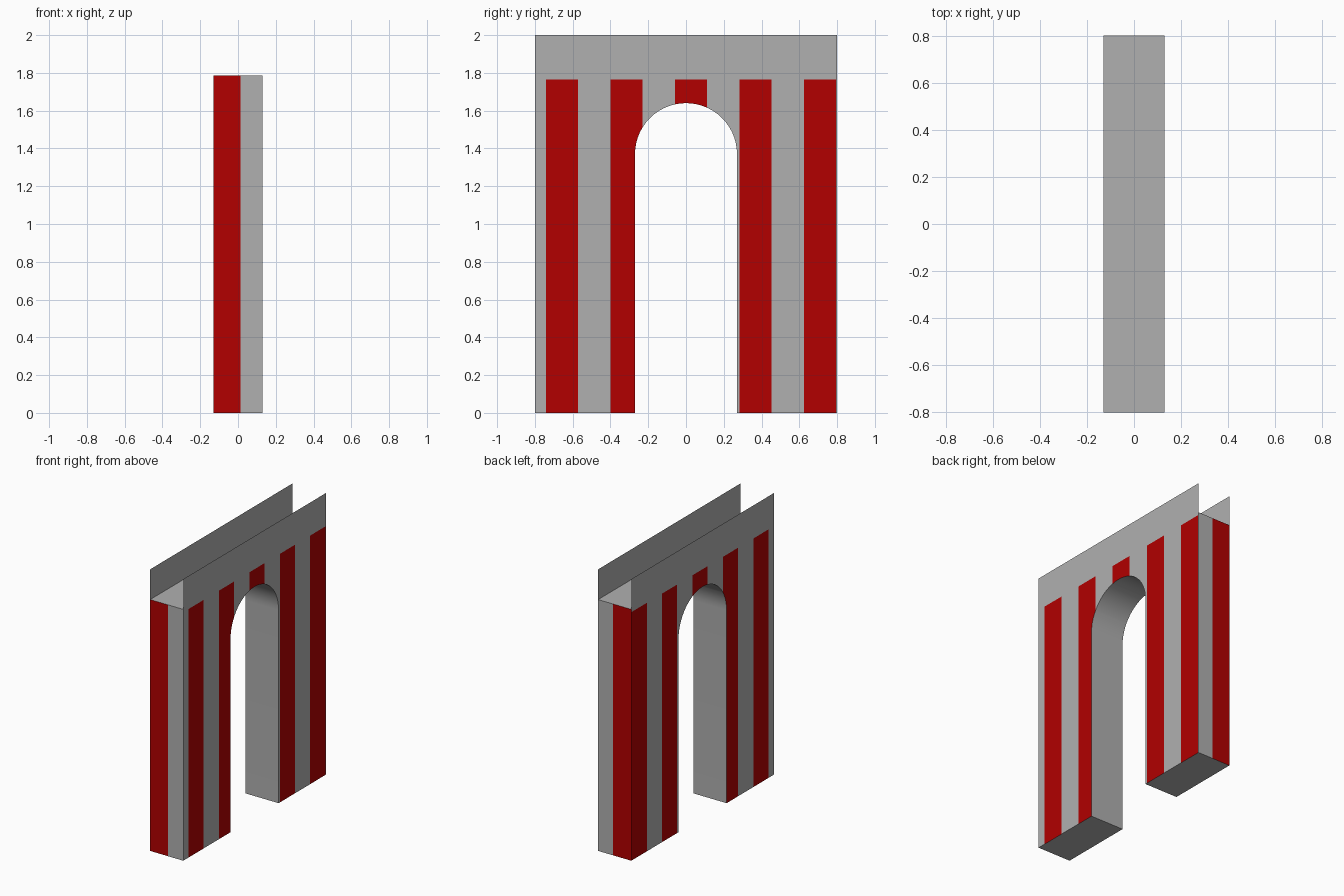
import bpy, bmesh, math
from mathutils import Vector

if "Cube" in bpy.data.objects:
    bpy.data.objects.remove(bpy.data.objects["Cube"])

HX, HY = 0.13, 0.80            # half thickness, half width
DECK, TOP = 1.785, 2.0         # recessed top of the wall, parapet top
R, SPRING = 0.27, 1.37         # arch radius and springing height
STRIPE_TOP, END_SPLIT = 1.765, 0.012
STRIPES = [(-0.742 + 0.342 * i, -0.573 + 0.342 * i) for i in range(5)]
STRIPES[-1] = (0.625, 0.795)


def material(name, rgb):
    m = bpy.data.materials.new(name)
    m.diffuse_color = (*rgb, 1)
    m.use_nodes = True
    m.node_tree.nodes["Principled BSDF"].inputs["Base Color"].default_value = m.diffuse_color
    return m


grey = material("stone grey", (0.435, 0.435, 0.435))
red = material("stripe red", (0.445, 0.0, 0.0))


def add_object(name, bm, mats):
    me = bpy.data.meshes.new(name)
    bm.to_mesh(me)
    bm.free()
    ob = bpy.data.objects.new(name, me)
    bpy.context.collection.objects.link(ob)
    for m in mats:
        me.materials.append(m)
    return ob


# Arched wall: side outline extruded through the thickness
N = 28
arch = [(R * math.cos(math.pi * i / N), SPRING + R * math.sin(math.pi * i / N))
        for i in range(N + 1)]
outline = [(R, 0)] + arch + [(-R, 0), (-HY, 0), (-HY, DECK), (HY, DECK), (HY, 0)]
bm = bmesh.new()
face = bm.faces.new([bm.verts.new((-HX, y, z)) for y, z in outline])
ext = bmesh.ops.extrude_face_region(bm, geom=[face], use_keep_orig=True)
bmesh.ops.translate(bm, vec=(2 * HX, 0, 0),
                    verts=[g for g in ext["geom"] if isinstance(g, bmesh.types.BMVert)])
bmesh.ops.recalc_face_normals(bm, faces=bm.faces)
bmesh.ops.triangulate(bm, faces=[f for f in bm.faces if len(f.verts) > 4])


# Cut the stripe borders into the faces
def cut(co, no):
    bmesh.ops.bisect_plane(bm, geom=bm.verts[:] + bm.edges[:] + bm.faces[:],
                           dist=1e-5, plane_co=Vector(co), plane_no=Vector(no))


for pair in STRIPES:
    for y in pair:
        cut((0, y, 0), (0, 1, 0))
cut((0, 0, STRIPE_TOP), (0, 0, 1))
cut((END_SPLIT, 0, 0), (1, 0, 0))

# Paint stripes on the broad sides and half of each narrow end
for f in bm.faces:
    c, n = f.calc_center_median(), f.normal
    side = abs(n.x) > 0.9 and c.z < STRIPE_TOP and any(a < c.y < b for a, b in STRIPES)
    end = abs(n.y) > 0.9 and abs(c.y) > HY - 0.01 and c.x < END_SPLIT
    f.material_index = 1 if side or end else 0
wall = add_object("arched_wall", bm, [grey, red])
bpy.context.view_layer.objects.active = wall
wall.select_set(True)
bpy.ops.object.shade_smooth_by_angle(angle=math.radians(30))

# Thin parapet sheets continuing both broad sides upward
for name, s in (("right_parapet", 1), ("left_parapet", -1)):
    bm = bmesh.new()
    pts = [(-s * HY, DECK), (s * HY, DECK), (s * HY, TOP), (-s * HY, TOP)]
    bm.faces.new([bm.verts.new((s * HX, y, z)) for y, z in pts])
    add_object(name, bm, [grey])
